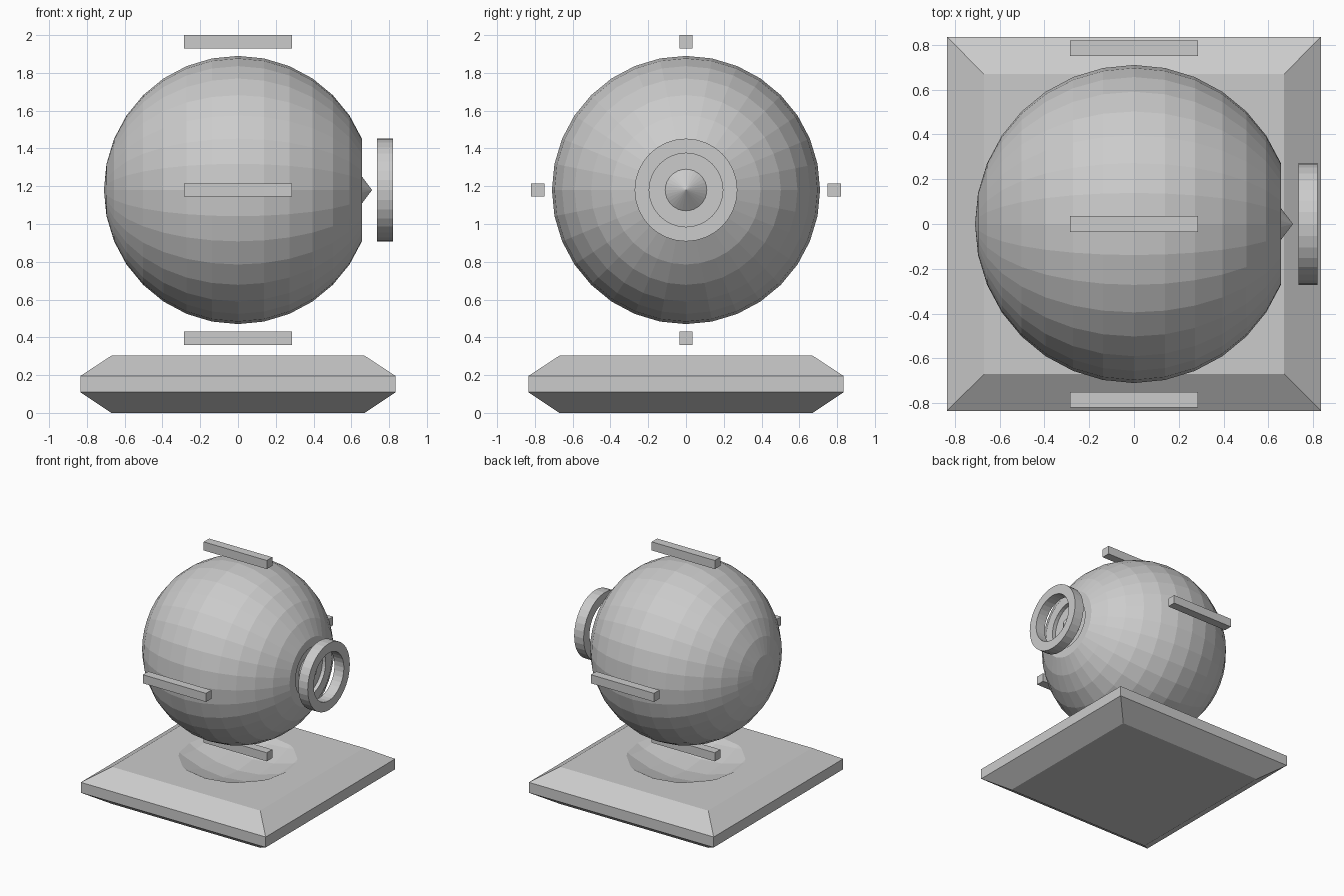
import bpy, bmesh, math
from mathutils import Matrix, Vector

if "Cube" in bpy.data.objects:
    bpy.data.objects.remove(bpy.data.objects["Cube"])

C = Vector((0, 0, 1.18))
R = 0.71
N = 32
STEP = math.pi / 16
TO_X = Matrix.Translation(C) @ Matrix.Rotation(math.pi / 2, 4, 'Y')


def finish(name, bm):
    bmesh.ops.recalc_face_normals(bm, faces=bm.faces)
    me = bpy.data.meshes.new(name)
    bm.to_mesh(me)
    bm.free()
    ob = bpy.data.objects.new(name, me)
    bpy.context.collection.objects.link(ob)
    return ob


def lathe(name, profile, closed=False):
    """Spin (x, radius) points around the sphere's x axis."""
    bm = bmesh.new()
    rings = []
    for x, r in profile:
        count = 1 if r == 0 else N
        rings.append([bm.verts.new(C + Vector((x, r * math.sin(math.tau * i / N),
                                               r * math.cos(math.tau * i / N))))
                      for i in range(count)])
    pairs = list(zip(rings, rings[1:])) + ([(rings[-1], rings[0])] if closed else [])
    for a, b in pairs:
        for i in range(N):
            j = (i + 1) % N
            quad = [a[i % len(a)], a[j % len(a)], b[j % len(b)], b[i % len(b)]]
            bm.faces.new(list(dict.fromkeys(quad)))
    return finish(name, bm)


# Sphere body with a recessed socket and a pointed centre on the right
profile = [(R * math.cos(k * STEP), R * math.sin(k * STEP) if k < 16 else 0)
           for k in range(16, 1, -1)]
rim = profile[-1][0]
profile += [(rim, 0.195), (rim - 0.03, 0.195), (rim - 0.03, 0.11), (R, 0)]
lathe("sphere_body", profile)

# Floating ring in front of the socket
lathe("floating_ring", [(0.735, 0.272), (0.82, 0.272), (0.82, 0.195), (0.735, 0.195)], True)

# Four floating bars around the sphere
for name, y, z in (("top", 0, 1), ("bottom", 0, -1), ("front", -1, 0), ("back", 1, 0)):
    bm = bmesh.new()
    bmesh.ops.create_cube(bm, size=1, matrix=Matrix.Translation(C + Vector((0, y, z)) * 0.785)
                          @ Matrix.Diagonal((0.57, 0.07, 0.07, 1)))
    finish(name + "_bar", bm)

# Square bevelled base
bm = bmesh.new()
levels = [[bm.verts.new((sx * h, sy * h, z)) for sx, sy in ((-1, -1), (1, -1), (1, 1), (-1, 1))]
          for h, z in ((0.67, 0), (0.835, 0.11), (0.835, 0.195), (0.67, 0.303))]
bm.faces.new(levels[0])
bm.faces.new(levels[-1])
for a, b in zip(levels, levels[1:]):
    for i in range(4):
        bm.faces.new((a[i], a[(i + 1) % 4], b[(i + 1) % 4], b[i]))
base = finish("base", bm)

# Shallow dish cut in the base below the sphere
bm = bmesh.new()
bmesh.ops.create_uvsphere(bm, u_segments=N, v_segments=16, radius=0.985, matrix=TO_X)
cutter = finish("dish_cutter", bm)
cutter.hide_render = True
cutter.hide_set(True)
mod = base.modifiers.new("dish", 'BOOLEAN')
mod.operation = 'DIFFERENCE'
mod.solver = 'EXACT'
mod.object = cutter
